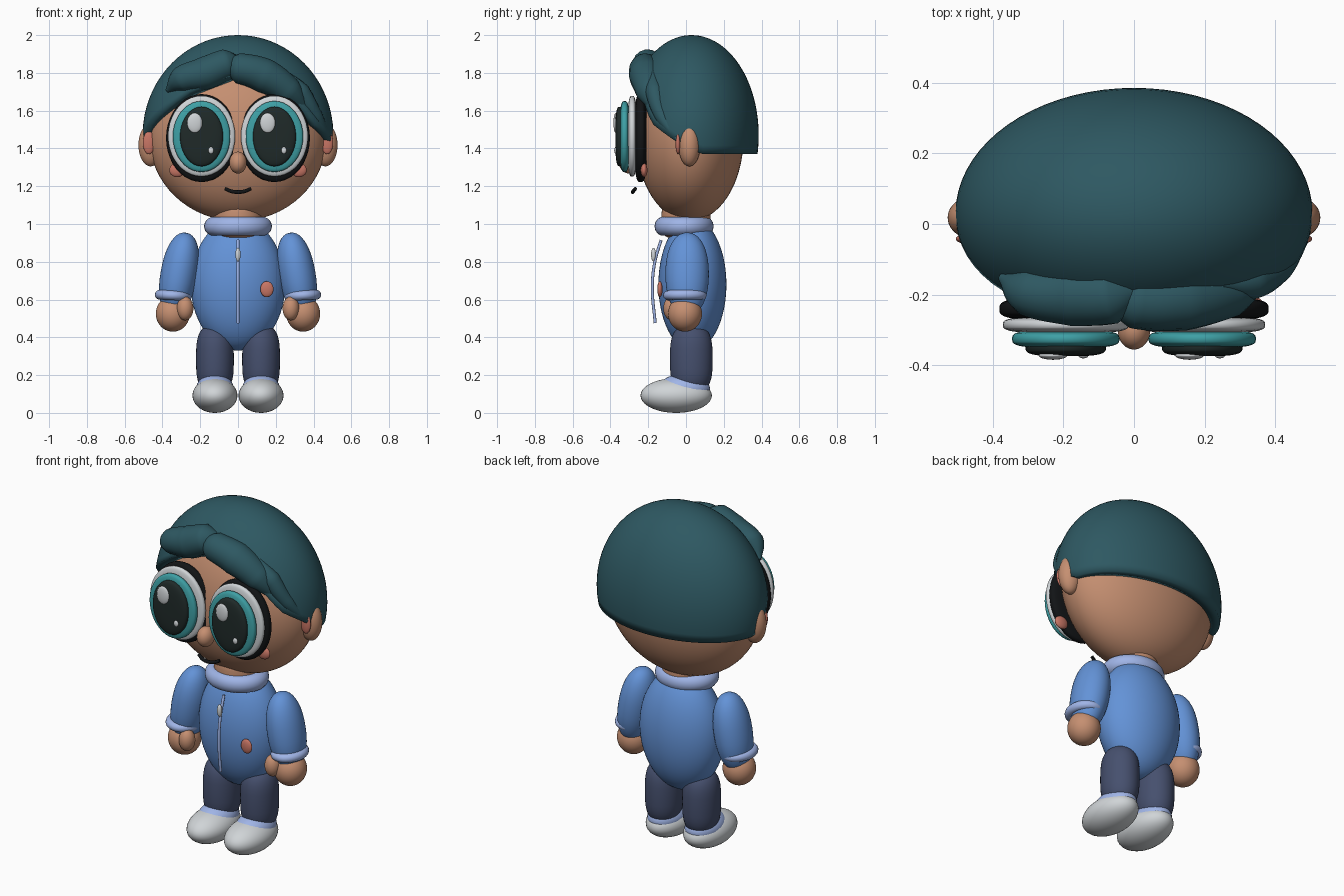
import bpy, bmesh, math
from mathutils import Vector, Euler

if "Cube" in bpy.data.objects:
    bpy.data.objects.remove(bpy.data.objects["Cube"])


def material(name, rgb):
    m = bpy.data.materials.new(name)
    m.diffuse_color = (*rgb, 1)
    m.use_nodes = True
    m.node_tree.nodes["Principled BSDF"].inputs["Base Color"].default_value = m.diffuse_color
    return m


HAIR = material("dark teal hair", (0.027, 0.098, 0.122))
SKIN = material("tan skin", (0.56, 0.275, 0.165))
BLUE = material("jacket blue", (0.125, 0.29, 0.68))
PALE = material("pale blue trim", (0.35, 0.46, 0.80))
NAVY = material("navy trousers", (0.061, 0.08, 0.156))
WHITE = material("soft white", (0.63, 0.66, 0.68))
TEAL = material("teal iris", (0.048, 0.35, 0.376))
PUPIL = material("pupil black", (0.014, 0.023, 0.022))
BLACK = material("line black", (0.006, 0.007, 0.008))
PINK = material("blush pink", (0.58, 0.18, 0.13))


def finish(ob, mat):
    ob.data.materials.clear()
    ob.data.materials.append(mat)
    for p in ob.data.polygons:
        p.use_smooth = True
    return ob


def from_bmesh(name, bm, mat):
    me = bpy.data.meshes.new(name)
    bm.to_mesh(me)
    bm.free()
    ob = bpy.data.objects.new(name, me)
    bpy.context.collection.objects.link(ob)
    return finish(ob, mat)


def blob(name, mat, loc, size, rot=(0, 0, 0), power=1.0, seg=40):
    """Ellipsoid with half sizes; power below 1 squares its z profile."""
    bm = bmesh.new()
    bmesh.ops.create_uvsphere(bm, u_segments=seg, v_segments=seg // 2, radius=1)
    turn = Euler(rot).to_matrix()
    for v in bm.verts:
        r = math.hypot(v.co.x, v.co.y)
        if power != 1 and r > 1e-5:
            k = r ** power / r
            v.co.x *= k
            v.co.y *= k
            v.co.z = math.copysign(abs(v.co.z) ** power, v.co.z)
        v.co = turn @ Vector(a * b for a, b in zip(v.co, size)) + Vector(loc)
    return from_bmesh(name, bm, mat)


def ring(name, mat, loc, major, minor, scale=(1, 1, 1), rot=(0, 0, 0)):
    bpy.ops.mesh.primitive_torus_add(location=loc, rotation=rot, major_radius=major,
                                     minor_radius=minor, major_segments=40, minor_segments=14)
    ob = bpy.context.object
    ob.name = name
    ob.scale = scale
    return finish(ob, mat)


def tube(name, mat, points):
    """Tapered tube through (x, y, z, radius) points."""
    cu = bpy.data.curves.new(name, "CURVE")
    cu.dimensions = "3D"
    cu.bevel_depth = 1
    cu.bevel_resolution = 6
    cu.use_fill_caps = True
    sp = cu.splines.new("BEZIER")
    sp.bezier_points.add(len(points) - 1)
    sp.resolution_u = 10
    for bp, p in zip(sp.bezier_points, points):
        bp.co = p[:3]
        bp.radius = p[3]
        bp.handle_left_type = bp.handle_right_type = "AUTO"
    ob = bpy.data.objects.new(name, cu)
    bpy.context.collection.objects.link(ob)
    bpy.ops.object.select_all(action="DESELECT")
    ob.select_set(True)
    bpy.context.view_layer.objects.active = ob
    bpy.ops.object.convert(target="MESH")
    return finish(bpy.context.object, mat)


# Head, neck and nose
blob("head", SKIN, (0, 0.02, 1.46), (0.47, 0.285, 0.445), seg=64)
blob("neck", SKIN, (0, 0.0, 1.02), (0.13, 0.13, 0.1), power=0.5)
blob("nose", SKIN, (0, -0.30, 1.325), (0.046, 0.055, 0.058))


# Hair cap: dome with a hairline that depends on the angle from the front
def hairline(a, side):
    keys = [(0, 1.80), (35, 1.70), (54, 1.53 if side > 0 else 1.60),
            (77, 1.435 if side > 0 else 1.49), (92, 1.39), (98, 1.37), (181, 1.37)]
    for (a0, z0), (a1, z1) in zip(keys, keys[1:]):
        if a <= a1:
            return z0 + (z1 - z0) * (a - a0) / (a1 - a0)


bm = bmesh.new()
N, M = 72, 20
top = bm.verts.new((0, 0.03, 2.0))
cols = []
for i in range(N):
    a = 2 * math.pi * i / N - math.pi
    low = math.acos((hairline(abs(math.degrees(a)), math.sin(a)) - 1.47) / 0.53)
    col = []
    for j in range(1, M + 1):
        t = low * j / M
        col.append(bm.verts.new((0.505 * math.sin(t) * math.sin(a),
                                 0.03 - 0.355 * math.sin(t) * math.cos(a),
                                 1.47 + 0.53 * math.cos(t))))
    cols.append(col)
for i in range(N):
    c, d = cols[i], cols[(i + 1) % N]
    bm.faces.new((top, c[0], d[0]))
    for j in range(M - 1):
        bm.faces.new((c[j], c[j + 1], d[j + 1], d[j]))
bmesh.ops.recalc_face_normals(bm, faces=bm.faces)
if max(bm.faces, key=lambda f: f.calc_center_median().z).normal.z < 0:
    bmesh.ops.reverse_faces(bm, faces=bm.faces)
cap = from_bmesh("hair_cap", bm, HAIR)
solid = cap.modifiers.new("thickness", "SOLIDIFY")
solid.thickness = 0.06
solid.offset = -1
bpy.context.view_layer.objects.active = cap
cap.select_set(True)
bpy.ops.object.shade_smooth_by_angle(angle=math.radians(45))

# Swept fringe locks
tube("fringe_left", HAIR, [(-0.375, -0.15, 1.705, 0.012), (-0.30, -0.19, 1.765, 0.07),
                           (-0.17, -0.20, 1.80, 0.09), (-0.06, -0.20, 1.845, 0.083),
                           (0.02, -0.18, 1.86, 0.02)])
tube("fringe_right", HAIR, [(-0.08, -0.19, 1.83, 0.02), (0.0, -0.215, 1.825, 0.08),
                            (0.14, -0.21, 1.785, 0.092), (0.27, -0.19, 1.70, 0.075),
                            (0.37, -0.16, 1.59, 0.012)])
tube("fringe_side", HAIR, [(0.24, -0.17, 1.80, 0.02), (0.33, -0.165, 1.70, 0.05),
                           (0.41, -0.125, 1.57, 0.04), (0.49, -0.04, 1.44, 0.008)])

# Big layered eyes: each layer is a rounded disc facing forward
FACING = (math.pi / 2, 0, 0)
for side, label in ((-1, "left"), (1, "right")):
    x = 0.193 * side
    layers = [("eye_rim", BLACK, 1.455, 0.188, 0.233, -0.24, 0.033),
              ("eye_white", WHITE, 1.465, 0.178, 0.214, -0.285, 0.024),
              ("eye_iris", TEAL, 1.463, 0.152, 0.188, -0.325, 0.026),
              ("eye_pupil", PUPIL, 1.463, 0.114, 0.158, -0.348, 0.026)]
    for name, mat, z, rx, rz, y, thick in layers:
        blob(f"{name}_{label}", mat, (x, y, z), (rx, rz, thick), FACING, 0.6)
    blob(f"eye_glint_big_{label}", WHITE, (x - 0.036, -0.372, 1.535), (0.04, 0.012, 0.052))
    blob(f"eye_glint_small_{label}", WHITE, (x + 0.05, -0.372, 1.39), (0.014, 0.008, 0.018))

    # Cheeks and ears
    blob(f"cheek_{label}", PINK, (0.322 * side, -0.222, 1.285), (0.042, 0.018, 0.037))
    blob(f"ear_{label}", SKIN, (0.462 * side, 0.018, 1.418), (0.065, 0.058, 0.113))
    blob(f"ear_inner_{label}", PINK, (0.472 * side, -0.042, 1.43), (0.032, 0.014, 0.06))

    # Sleeves, cuffs, hands and thumbs
    tilt = (0, -side * math.radians(10), 0)
    blob(f"sleeve_{label}", BLUE, (0.312 * side, 0.006, 0.735), (0.098, 0.115, 0.222), tilt, 0.9)
    ring(f"cuff_{label}", PALE, (0.343 * side, -0.006, 0.622), 0.074, 0.026,
         (0.97, 1.15, 1.0), (0, -side * math.radians(3), 0))
    blob(f"hand_{label}", SKIN, (0.345 * side, -0.005, 0.525), (0.09, 0.09, 0.095))
    blob(f"thumb_{label}", SKIN, (0.28 * side, -0.075, 0.553), (0.044, 0.045, 0.063))

    # Trouser legs and shoes
    blob(f"trouser_leg_{label}", NAVY, (0.122 * side, 0.028, 0.285), (0.1, 0.113, 0.178), power=0.65)
    blob(f"shoe_sole_{label}", WHITE, (0.122 * side, -0.052, 0.092), (0.119, 0.189, 0.092))
    blob(f"shoe_top_{label}", PALE, (0.122 * side, -0.01, 0.127), (0.1, 0.137, 0.08))

# Mouth
tube("mouth", BLACK, [(-0.068, -0.268, 1.187, 0.009), (-0.03, -0.28, 1.172, 0.01),
                      (0.03, -0.28, 1.172, 0.01), (0.068, -0.268, 1.187, 0.009)])

# Jacket with collar, zip and round badge
blob("jacket", BLUE, (0, 0.034, 0.68), (0.25, 0.18, 0.35), seg=56)
ring("collar", PALE, (0, -0.01, 0.988), 0.13, 0.05, (1.0, 0.87, 1.0))
tube("zip", PALE, [(0, -0.132, 0.915, 0.008), (0, -0.165, 0.80, 0.008),
                   (0, -0.178, 0.66, 0.008), (0, -0.163, 0.475, 0.008)])
blob("zip_pull", WHITE, (0, -0.172, 0.838), (0.014, 0.013, 0.036))
blob("badge", PINK, (0.153, -0.138, 0.655), (0.035, 0.014, 0.042))
